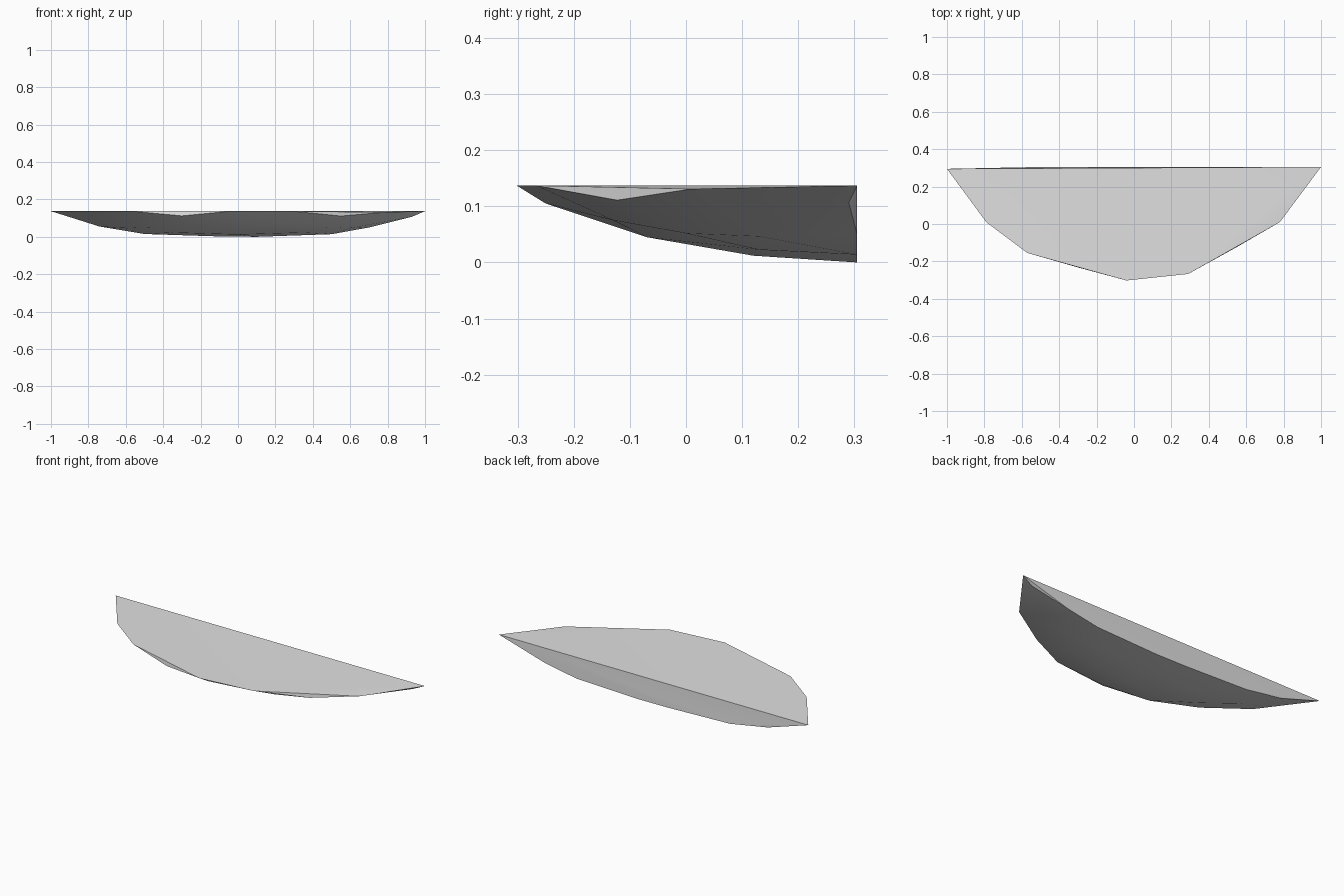
import bpy
import bmesh
import math

cube = bpy.data.objects.get("Cube")
if cube:
    bpy.data.objects.remove(cube, do_unlink=True)

TOP = 0.137
BACK = 0.305

# Plain grey surface
grey = bpy.data.materials.new("pale_grey")
grey.use_nodes = True
grey.diffuse_color = (0.75, 0.75, 0.75, 1)
grey.node_tree.nodes["Principled BSDF"].inputs["Base Color"].default_value = grey.diffuse_color

# Outline of the flat top, with three slightly lowered corners
rim = [(-1, 0.295, TOP), (-0.79, 0.01, TOP), (-0.57, -0.155, TOP),
       (-0.3, -0.232, 0.112), (-0.04, -0.302, TOP), (0.29, -0.267, TOP),
       (0.55, -0.123, 0.111), (0.78, 0.01, 0.131), (1, BACK, TOP)]

# Lower edge of the upright back
back_edge = [(x, BACK, z) for x, z in
             [(-0.5, 0.015), (-0.1, 0.002), (0.1, 0), (0.5, 0.014), (0.7, 0.05)]]
back_edge += [(-0.74, 0.298, 0.055), (0.93, 0.29, 0.107)]

# Shallow rounded underside
keel = [(0, 0.12, 0.012), (0, -0.07, 0.045), (-0.02, -0.25, 0.105)]
belly = [(side * x, y, 0.1 * x * x + 0.34 * (BACK - y) ** 2)
         for side in (-1, 1)
         for x, y in [(0.35, 0.13), (0.45, 0), (0.33, -0.13), (0.6, 0.13)]]

# Wrap all corners in one solid shard
bm = bmesh.new()
for point in rim + back_edge + keel + belly:
    bm.verts.new(point)
hull = bmesh.ops.convex_hull(bm, input=bm.verts[:])
spare = {v for v in hull["geom_interior"] + hull["geom_unused"]
         if isinstance(v, bmesh.types.BMVert)}
bmesh.ops.delete(bm, geom=list(spare), context='VERTS')
bmesh.ops.dissolve_limit(bm, angle_limit=math.radians(0.5),
                         verts=bm.verts[:], edges=bm.edges[:])
bmesh.ops.recalc_face_normals(bm, faces=bm.faces[:])

mesh = bpy.data.meshes.new("shallow_shard")
bm.to_mesh(mesh)
bm.free()
mesh.materials.append(grey)
shard = bpy.data.objects.new("shallow_shard", mesh)
bpy.context.collection.objects.link(shard)

# Soft underside with crisp rim
bpy.ops.object.select_all(action='DESELECT')
shard.select_set(True)
bpy.context.view_layer.objects.active = shard
bpy.ops.object.shade_smooth_by_angle(angle=math.radians(30))
